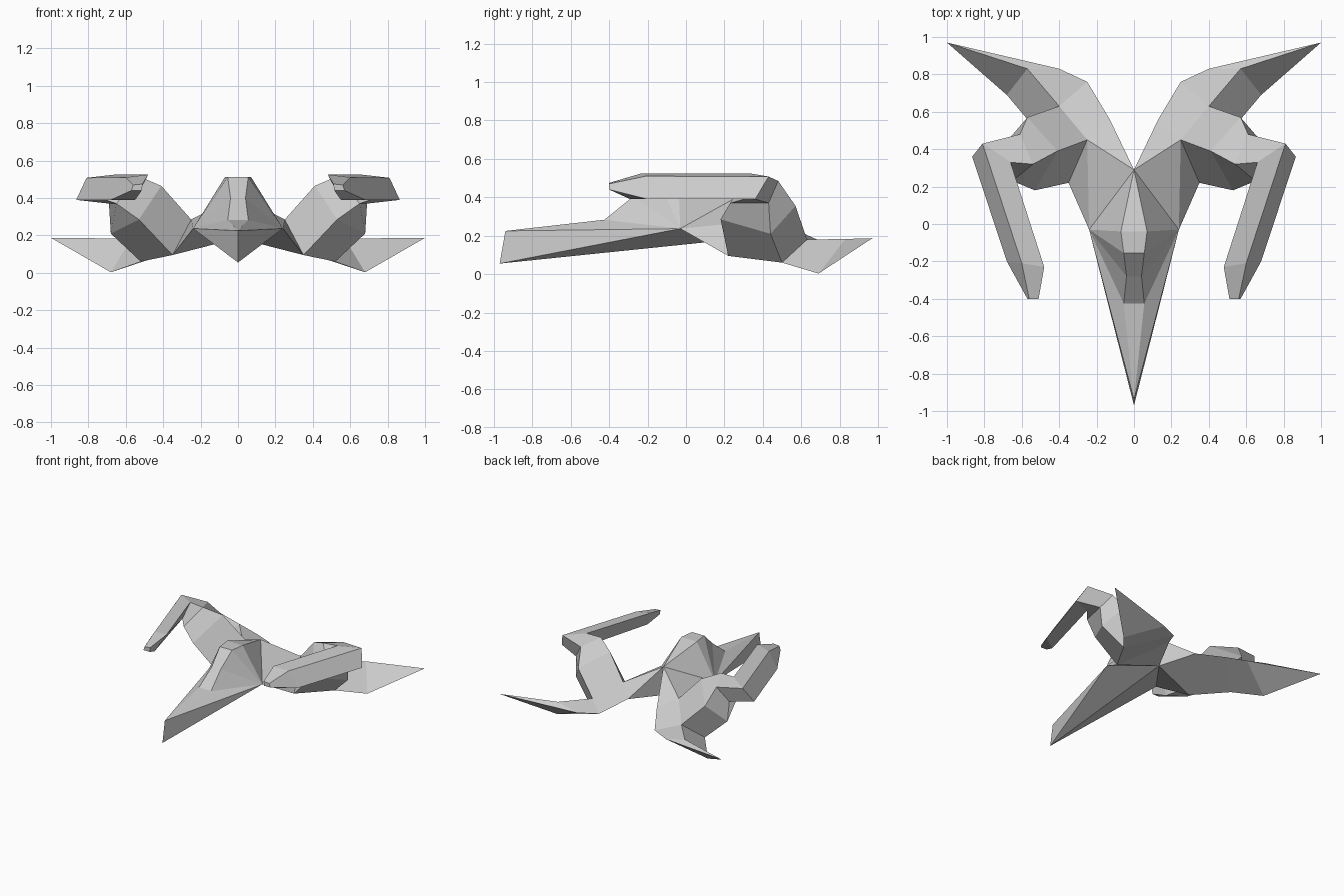
import bpy
import bmesh

if "Cube" in bpy.data.objects:
    bpy.data.objects.remove(bpy.data.objects["Cube"])


def finish(name, bm):
    """Weld, fix normals, and mirror the +x half across x = 0."""
    bmesh.ops.remove_doubles(bm, verts=bm.verts, dist=0.0005)
    bmesh.ops.recalc_face_normals(bm, faces=bm.faces)
    mesh = bpy.data.meshes.new(name)
    bm.to_mesh(mesh)
    bm.free()
    ob = bpy.data.objects.new(name, mesh)
    bpy.context.collection.objects.link(ob)
    mod = ob.modifiers.new("mirror", 'MIRROR')
    mod.use_mirror_merge = True
    mod.merge_threshold = 0.0005
    return ob


def loft(name, rings, skip=(), cap_end=False):
    """Join matching rings with flat faces; skip = (span, side) left open."""
    bm = bmesh.new()
    rows = [[bm.verts.new(p) for p in r] for r in rings]
    n = len(rows[0])
    for s, (a, b) in enumerate(zip(rows, rows[1:])):
        for i in range(n):
            if (s, i) not in skip:
                j = (i + 1) % n
                bm.faces.new((a[i], a[j], b[j], b[i]))
    if cap_end:
        bm.faces.new(rows[-1])
    return finish(name, bm)


# Points shared by hull, wing and arm
root_top, root_back, root_low = (.25, .45, .285), (.13, .56, .22), (.35, .22, .095)
mid_top, mid_back, mid_low = (.40, .63, .18), (.25, .76, .145), (.52, .50, .06)

# Hull with raised canopy (right half)
P = dict(
    nose_low=(0, -.97, .055), nose=(0, -.94, .225),
    f0=(0, -.425, .283), f1=(.055, -.425, .283),
    g0=(0, -.28, .40), g1=(.04, -.28, .40),
    h0=(0, -.155, .512), h1=(.055, -.155, .512),
    k0=(0, -.04, .512), k1=(.07, -.04, .512),
    apex=(0, .29, .415), tail=(0, .29, .185), side=(.24, -.03, .237),
    rt=root_top, rb=root_back, rl=root_low)
faces = ["nose f1 f0", "f0 f1 g1 g0", "g0 g1 h1 h0", "h0 h1 k1 k0", "k0 k1 apex",
         "nose side f1", "f1 side g1", "g1 side h1", "h1 side k1", "k1 side apex",
         "apex side rt", "side rl rt", "apex rt rb", "apex rb tail",
         "tail rb rl", "tail rl side", "tail side nose_low", "nose_low side nose"]
bm = bmesh.new()
V = {k: bm.verts.new(p) for k, p in P.items()}
for f in faces:
    bm.faces.new([V[k] for k in f.split()])
finish("hull", bm)

# Swept-back wing horns: three-sided section (top, back, low) to a point
loft("wing_horn", [
    (root_top, root_back, root_low),
    (mid_top, mid_back, mid_low),
    ((.57, .83, .183), (.40, .83, .14), (.68, .69, .003)),
    [(1, .97, .187)] * 3], skip={(0, 2)})

# Arms: rise from the wing, bend at the elbow and reach forward
loft("claw_arm", [
    (root_top, mid_top, mid_low, root_low),
    ((.41, .39, .465), (.57, .57, .355), (.68, .44, .21), (.53, .18, .285)),
    ((.54, .32, .52), (.61, .48, .485), (.69, .43, .37), (.65, .23, .37)),
    ((.66, .33, .525), (.81, .43, .508), (.865, .36, .39), (.71, .30, .39)),
    ((.48, -.23, .525), (.60, -.21, .51), (.68, -.20, .39), (.55, -.29, .39)),
    ((.51, -.40, .475), (.56, -.40, .47), (.57, -.40, .44), (.515, -.40, .44))],
    cap_end=True)
